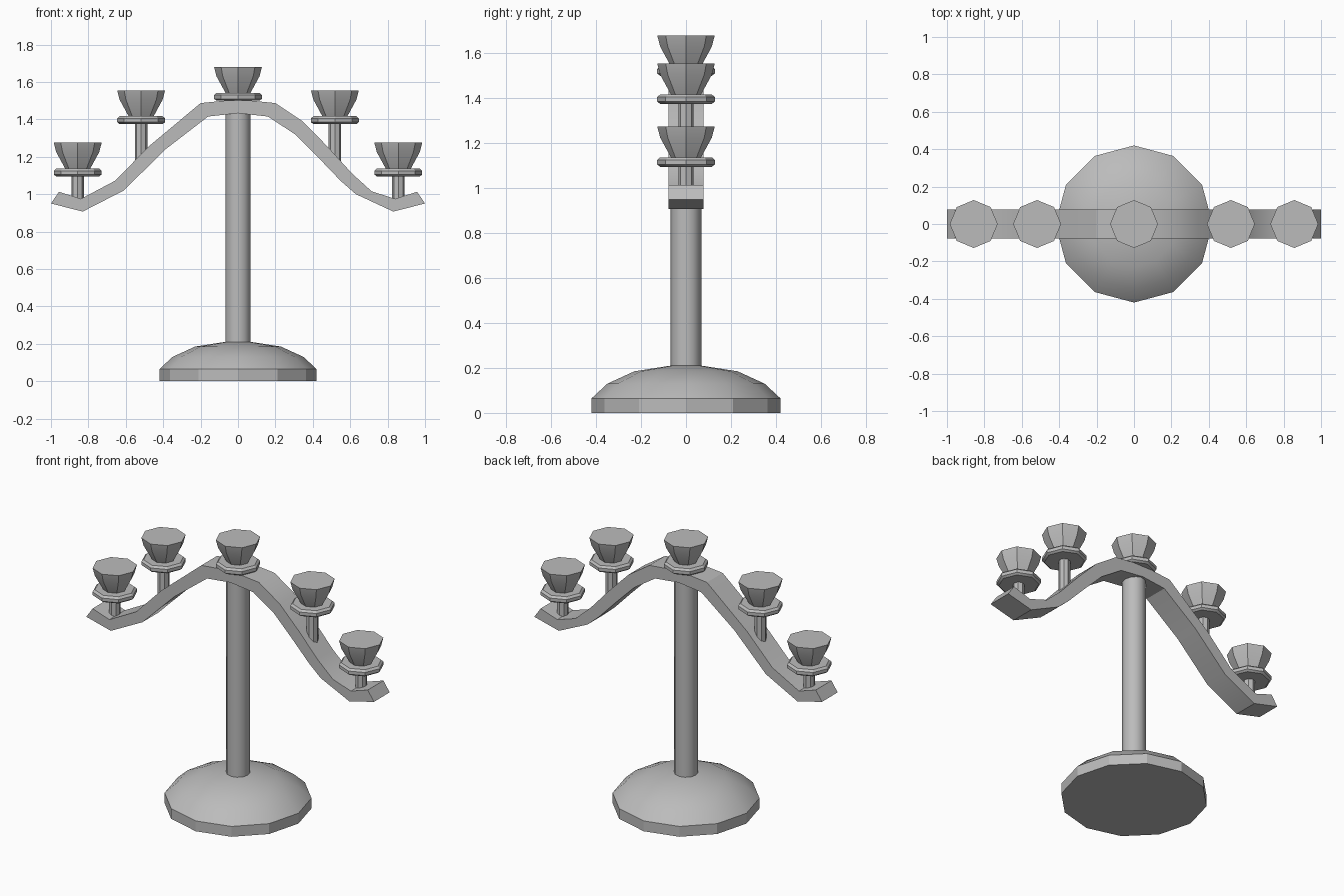
import bpy, bmesh, math

cube = bpy.data.objects.get("Cube")
if cube:
    bpy.data.objects.remove(cube, do_unlink=True)

# One plain grey metal
metal = bpy.data.materials.new("grey_metal")
metal.use_nodes = True
GREY = (0.5, 0.5, 0.5, 1)
metal.diffuse_color = GREY
metal.node_tree.nodes["Principled BSDF"].inputs["Base Color"].default_value = GREY


def finish(name, bm, angle=29):
    """Turn a bmesh into a named object, smooth below the given angle."""
    bmesh.ops.recalc_face_normals(bm, faces=bm.faces)
    mesh = bpy.data.meshes.new(name)
    bm.to_mesh(mesh)
    bm.free()
    mesh.materials.append(metal)
    obj = bpy.data.objects.new(name, mesh)
    bpy.context.collection.objects.link(obj)
    bpy.ops.object.select_all(action='DESELECT')
    obj.select_set(True)
    bpy.context.view_layer.objects.active = obj
    bpy.ops.object.shade_smooth_by_angle(angle=math.radians(angle))
    return obj


def lathe(name, profile, sides, x=0, z=0, angle=29):
    """Closed turned part from (radius, height) pairs."""
    bm = bmesh.new()
    rings = []
    for r, h in profile:
        rings.append([bm.verts.new((x + r * math.cos(math.tau * i / sides),
                                    r * math.sin(math.tau * i / sides), z + h))
                      for i in range(sides)])
    for low, high in zip(rings, rings[1:]):
        for i in range(sides):
            j = (i + 1) % sides
            bm.faces.new((low[i], low[j], high[j], high[i]))
    bm.faces.new(rings[0][::-1])
    bm.faces.new(rings[-1])
    return finish(name, bm, angle)


# Domed foot and column
lathe("base", [(0.42, 0), (0.42, 0.065), (0.35, 0.13), (0.23, 0.185), (0.07, 0.21)], 12)
lathe("column", [(0.068, 0.19), (0.068, 1.45)], 12, angle=31)

# Curved arm: (top edge, bottom edge) stations from left end to right end
stations = [
    ((-0.957, 1.013), (-1.0, 0.95)), ((-0.84, 0.975), (-0.83, 0.907)),
    ((-0.655, 1.073), (-0.61, 1.02)), ((-0.48, 1.253), (-0.39, 1.238)),
    ((-0.2, 1.487), (-0.16, 1.415)), ((0, 1.507), (0, 1.433)),
    ((0.2, 1.487), (0.16, 1.415)), ((0.345, 1.39), (0.305, 1.32)),
    ((0.48, 1.253), (0.43, 1.195)), ((0.61, 1.11), (0.55, 1.07)),
    ((0.715, 1.015), (0.63, 1.0)), ((0.84, 0.975), (0.83, 0.907)),
    ((0.957, 1.013), (1.0, 0.95)),
]
HALF_DEPTH = 0.078
bm = bmesh.new()
loops = []
for top, bottom in stations:
    loops.append([bm.verts.new((p[0], y, p[1])) for p, y in (
        (top, -HALF_DEPTH), (top, HALF_DEPTH), (bottom, HALF_DEPTH), (bottom, -HALF_DEPTH))])
for a, b in zip(loops, loops[1:]):
    for i in range(4):
        j = (i + 1) % 4
        bm.faces.new((a[i], a[j], b[j], b[i]))
bm.faces.new(loops[0])
bm.faces.new(loops[-1])
finish("arm", bm)

# Candle holders: drip pan and cup, heights measured from the cup rim
pan = [(0.115, -0.18), (0.128, -0.17), (0.128, -0.15), (0.115, -0.138)]
cup = [(0.066, -0.14), (0.115, -0.05), (0.128, 0)]
holders = [("centre", 0, 1.68, 1.48)]
for side, s in (("left", 1), ("right", -1)):
    holders.append((side + "_inner", s * 0.518, 1.555, 1.17))
    holders.append((side + "_outer", s * 0.857, 1.275, 0.95))
for place, x, rim, foot in holders:
    lathe(place + "_drip_pan", pan, 8, x, rim)
    lathe(place + "_cup", cup, 8, x, rim)
    lathe(place + "_stem", [(0.034, foot), (0.034, rim - 0.17)], 8, x)
